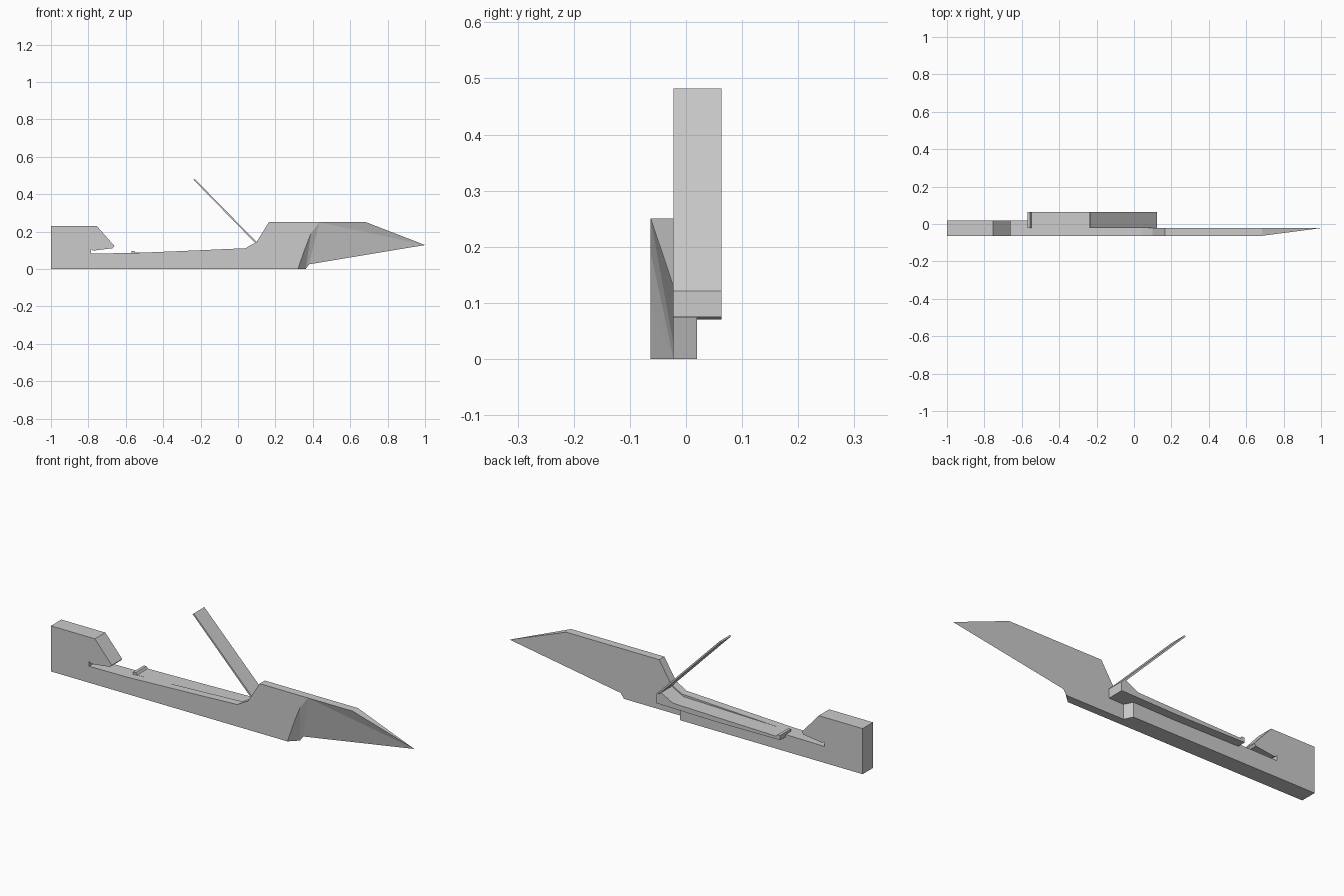
import bpy, bmesh

if "Cube" in bpy.data.objects:
    bpy.data.objects.remove(bpy.data.objects["Cube"])

FRONT, MID, REAR, TRAY = -0.063, -0.022, 0.02, 0.063


def finish(bm, name):
    bmesh.ops.recalc_face_normals(bm, faces=bm.faces)
    me = bpy.data.meshes.new(name)
    bm.to_mesh(me)
    bm.free()
    ob = bpy.data.objects.new(name, me)
    bpy.context.collection.objects.link(ob)
    return ob


def prism(name, pts, y0, y1):
    """Extrude an x-z outline from y0 to y1."""
    bm = bmesh.new()
    f = bm.faces.new([bm.verts.new((x, y0, z)) for x, z in pts])
    ext = bmesh.ops.extrude_face_region(bm, geom=[f])["geom"]
    vs = [v for v in ext if isinstance(v, bmesh.types.BMVert)]
    bmesh.ops.translate(bm, verts=vs, vec=(0, y1 - y0, 0))
    return finish(bm, name)


# Handle outline with hooked notch, shared by both layers
handle = [(-1, 0), (-1, 0.23), (-0.755, 0.23), (-0.66, 0.122), (-0.67, 0.111),
          (-0.775, 0.098), (-0.787, 0.107), (-0.787, 0.083), (-0.57, 0.085)]

# Front plate with bevelled blade and ground transition
bm = bmesh.new()
top = handle + [(-0.3, 0.096), (0.04, 0.111), (0.1, 0.145), (0.165, 0.25)]
shoulder = [(0.435, 0.25), (0.39, 0.19), (0.355, 0.1), (0.32, 0)]
f = [bm.verts.new((x, FRONT, z)) for x, z in top]
b = [bm.verts.new((x, MID, z)) for x, z in top]
sh = [bm.verts.new((x, FRONT, z)) for x, z in shoulder]
crest_f = bm.verts.new((0.685, FRONT, 0.25))
crest_b = bm.verts.new((0.685, MID, 0.25))
tip = bm.verts.new((1, MID, 0.128))
heel = bm.verts.new((0.38, MID, 0.025))
foot = bm.verts.new((0.362, MID, 0))
bm.faces.new(f + sh)
bm.faces.new(b + [crest_b, tip, heel, foot])
for i in range(len(top) - 1):
    bm.faces.new((f[i], f[i + 1], b[i + 1], b[i]))
bm.faces.new((f[-1], sh[0], crest_f, crest_b, b[-1]))
bm.faces.new((crest_f, tip, crest_b))
bm.faces.new((sh[0], tip, crest_f))
bm.faces.new((sh[0], heel, tip))
bm.faces.new((sh[0], sh[1], heel))
bm.faces.new((sh[1], foot, heel))
bm.faces.new((sh[1], sh[2], foot))
bm.faces.new((sh[2], sh[3], foot))
bm.faces.new((sh[3], f[0], b[0], foot))
body = finish(bm, "blade_body")


# Rear layer of the handle, with a slanted forward end
rear = prism("handle_rear", handle + [(0.02, 0.077), (0.02, 0)], -0.04, REAR)
for v in rear.data.vertices:
    if abs(v.co.x - 0.02) < 1e-4 and v.co.y < 0:
        v.co.x = 0.05
mod = body.modifiers.new("join_layers", "BOOLEAN")
mod.operation = "UNION"
mod.solver = "EXACT"
mod.object = rear
bpy.context.view_layer.objects.active = body
bpy.ops.object.modifier_apply(modifier=mod.name)
bpy.data.objects.remove(rear)

# Offset tray with a small lip at its left end
prism("tray", [(-0.57, 0.073), (-0.57, 0.097), (-0.555, 0.097), (-0.548, 0.087),
               (-0.25, 0.093), (0.03, 0.1), (0.095, 0.135), (0.122, 0.115),
               (0.122, 0.075), (-0.2, 0.07)], MID, TRAY)

# Thin raised lid
prism("raised_lid", [(0.09, 0.141), (-0.238, 0.477), (-0.232, 0.482),
                     (0.122, 0.121), (0.122, 0.115)], MID, TRAY)
